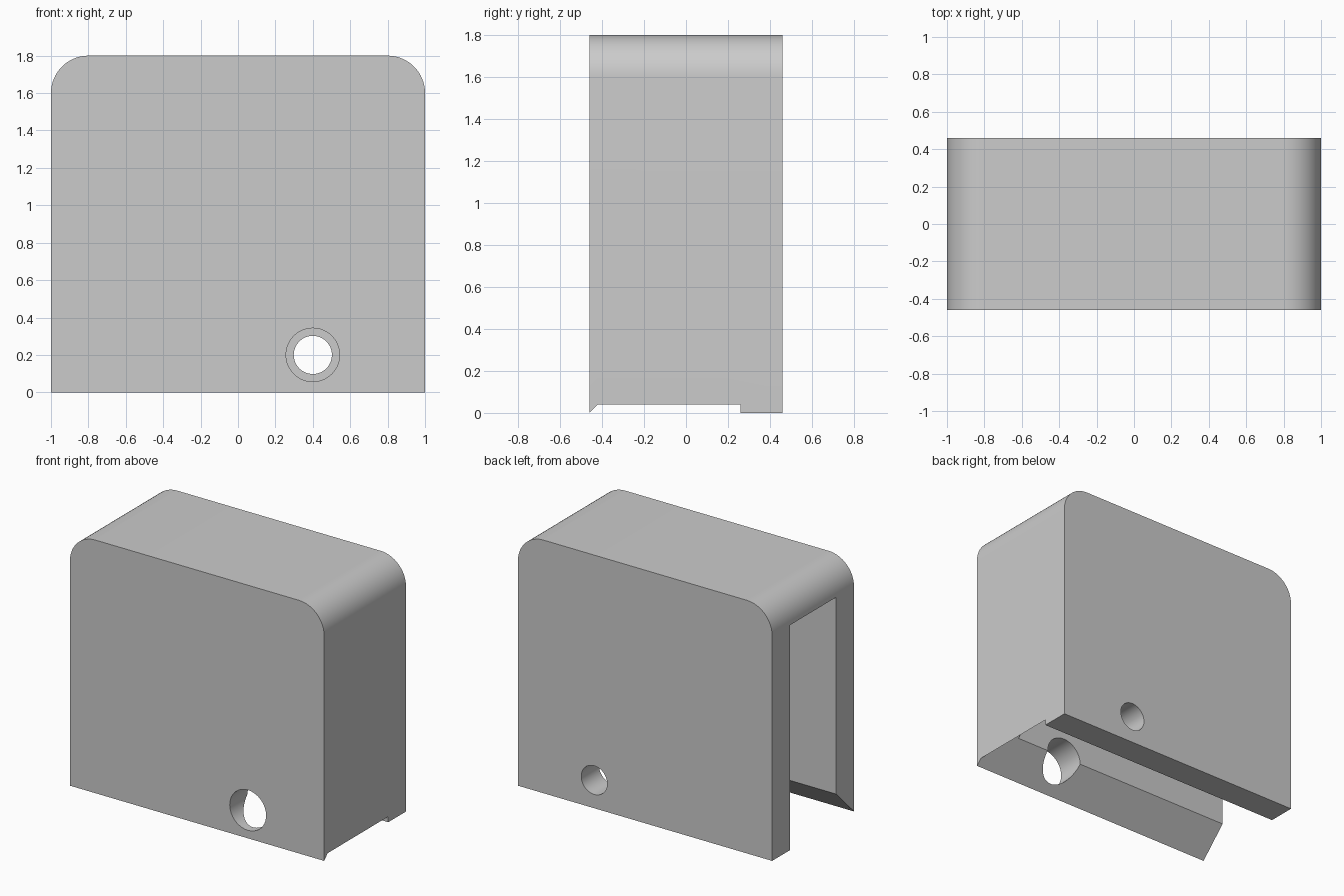
import bpy
import bmesh
import math
from mathutils import Matrix, Vector

cube = bpy.data.objects.get("Cube")
if cube:
    bpy.data.objects.remove(cube, do_unlink=True)

HALF_W, HALF_D, HEIGHT = 1.0, 0.46, 1.8
WALL, RADIUS = 0.2, 0.2
INNER_D = HALF_D - WALL
INNER_X = HALF_W - WALL
LIP = 0.04  # gap under the outer edge of the side wall

grey = bpy.data.materials.new("light_grey")
grey.use_nodes = True
colour = (0.6, 0.6, 0.6, 1)
grey.diffuse_color = colour
grey.node_tree.nodes["Principled BSDF"].inputs["Base Color"].default_value = colour


def add_object(name, bm):
    bmesh.ops.recalc_face_normals(bm, faces=bm.faces)
    mesh = bpy.data.meshes.new(name)
    bm.to_mesh(mesh)
    bm.free()
    mesh.materials.append(grey)
    obj = bpy.data.objects.new(name, mesh)
    bpy.context.collection.objects.link(obj)
    return obj


def hull(name, points):
    bm = bmesh.new()
    for p in points:
        bm.verts.new(p)
    bmesh.ops.convex_hull(bm, input=bm.verts)
    bmesh.ops.dissolve_limit(bm, angle_limit=0.01, verts=bm.verts, edges=bm.edges)
    return add_object(name, bm)


def hole(name, radius, y_from, y_to):
    bm = bmesh.new()
    place = Matrix.Translation((0.4, (y_from + y_to) / 2, 0.2))
    bmesh.ops.create_cone(bm, cap_ends=True, segments=64, radius1=radius,
                          radius2=radius, depth=y_to - y_from,
                          matrix=place @ Matrix.Rotation(math.pi / 2, 4, "X"))
    return add_object(name, bm)


# Housing: block with two rounded upper corners
outline = [(-HALF_W, 0), (HALF_W, 0)]
for side, start in ((1, 0), (-1, 90)):
    for i in range(17):
        a = math.radians(start + 90 * i / 16)
        outline.append((side * (HALF_W - RADIUS) + RADIUS * math.cos(a),
                        HEIGHT - RADIUS + RADIUS * math.sin(a)))
bm = bmesh.new()
face = bm.faces.new([bm.verts.new((x, -HALF_D, z)) for x, z in outline])
swept = bmesh.ops.extrude_face_region(bm, geom=[face])["geom"]
bmesh.ops.translate(bm, vec=Vector((0, 2 * HALF_D, 0)),
                    verts=[v for v in swept if isinstance(v, bmesh.types.BMVert)])
housing = add_object("housing", bm)

# Cavity, open at the bottom and on one side
cavity = hull("cavity_cutter", [(x, y, z) for x in (-1.3, INNER_X)
                                for y in (-INNER_D, INNER_D)
                                for z in (-0.2, HEIGHT - WALL)])

# Sloped underside of the front plate and the side wall
underside = hull("underside_cutter", [(x, y, z) for z in (-0.1, 0.25)
                                      for x in (-1.2, HALF_W + LIP - z)
                                      for y in (z - HALF_D, INNER_D)])

# Wide front hole and narrow back hole
front_hole = hole("front_hole_cutter", 0.143, -0.6, 0)
back_hole = hole("back_hole_cutter", 0.102, 0, 0.6)

bpy.context.view_layer.objects.active = housing
for cutter in (cavity, underside, front_hole, back_hole):
    cutter.hide_render = True
    mod = housing.modifiers.new(cutter.name, "BOOLEAN")
    mod.operation = "DIFFERENCE"
    mod.solver = "EXACT"
    mod.object = cutter
    bpy.ops.object.modifier_apply(modifier=mod.name)
    bpy.data.objects.remove(cutter, do_unlink=True)

bpy.ops.object.select_all(action="DESELECT")
housing.select_set(True)
bpy.ops.object.shade_smooth_by_angle(angle=math.radians(30))
